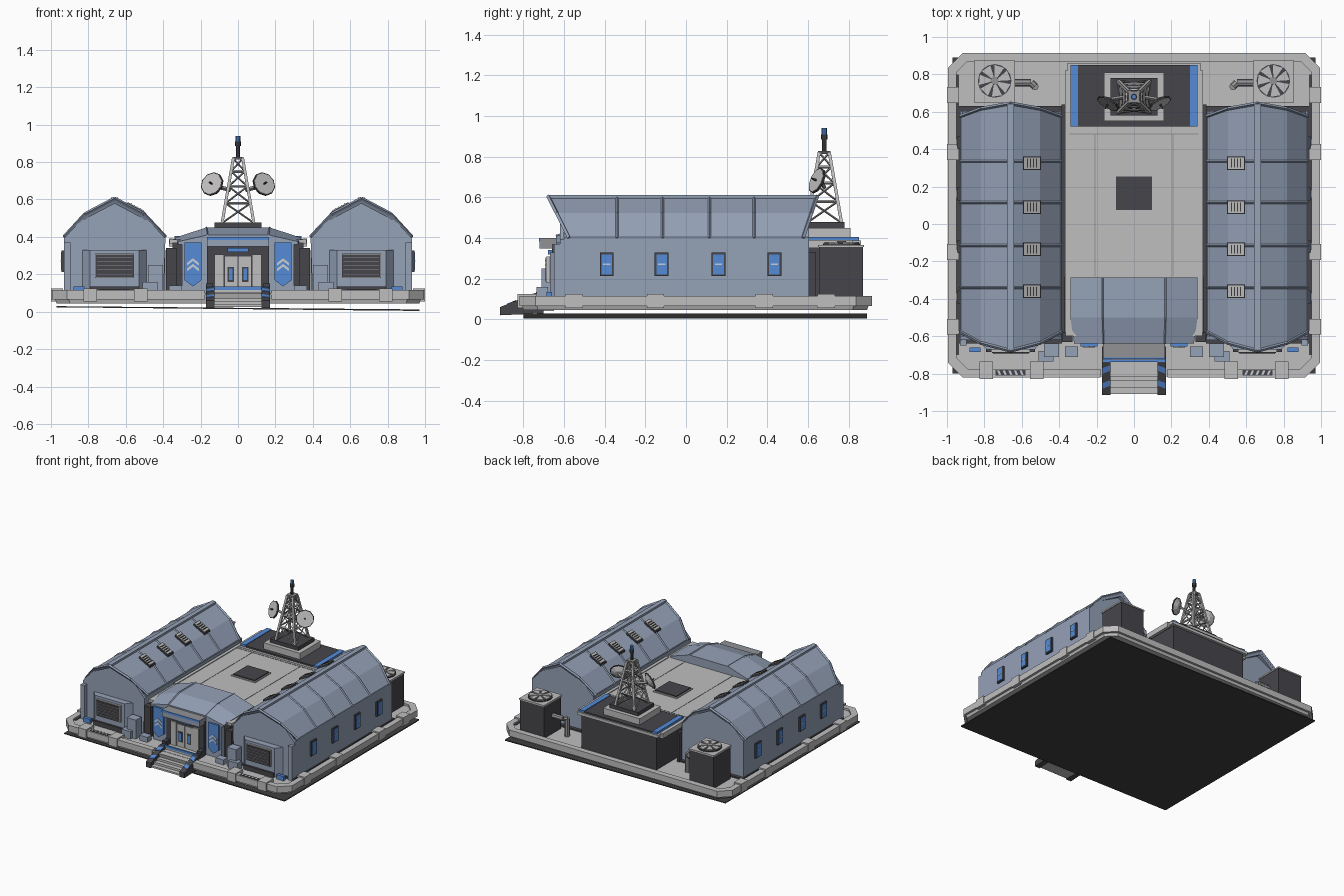
import bpy, bmesh, math
from mathutils import Vector, Matrix


def material(name, rgb):
    m = bpy.data.materials.new(name)
    m.diffuse_color = (*rgb, 1)
    return m


STEEL = material("blue grey panel", (0.30, 0.36, 0.475))
GREY = material("light grey concrete", (0.53, 0.52, 0.525))
MID = material("mid grey metal", (0.29, 0.29, 0.30))
DARK = material("dark grey metal", (0.062, 0.06, 0.069))
BLACK = material("black trim", (0.05, 0.05, 0.052))
BLUE = material("bright blue paint", (0.09, 0.26, 0.68))
PALE = material("pale marking", (0.6, 0.63, 0.68))


def finish(name, bm, mat):
    bmesh.ops.recalc_face_normals(bm, faces=bm.faces[:])
    me = bpy.data.meshes.new(name)
    bm.to_mesh(me)
    bm.free()
    me.materials.append(mat)
    ob = bpy.data.objects.new(name, me)
    bpy.context.collection.objects.link(ob)
    return ob


def loft(name, a, b, mat):
    """Solid between two matching rings of points."""
    bm = bmesh.new()
    va, vb = [bm.verts.new(p) for p in a], [bm.verts.new(p) for p in b]
    n = len(a)
    bm.faces.new(va)
    bm.faces.new(vb)
    for i in range(n):
        j = (i + 1) % n
        bm.faces.new((va[i], va[j], vb[j], vb[i]))
    return finish(name, bm, mat)


def prism(name, pts, axis, lo, hi, mat):
    put = {'x': lambda p, t: (t, *p), 'y': lambda p, t: (p[0], t, p[1]),
           'z': lambda p, t: (*p, t)}[axis]
    return loft(name, [put(p, lo) for p in pts], [put(p, hi) for p in pts], mat)


def box(name, x0, x1, y0, y1, z0, z1, mat):
    return prism(name, [(x0, y0), (x1, y0), (x1, y1), (x0, y1)], 'z', z0, z1, mat)


def rod(name, p, q, r1, mat, r2=None, n=4):
    p, q = Vector(p), Vector(q)
    bm = bmesh.new()
    bmesh.ops.create_cone(bm, cap_ends=True, segments=n, radius1=r1,
                          radius2=r1 if r2 is None else r2, depth=(q - p).length)
    rot = (q - p).to_track_quat('Z', 'Y').to_matrix().to_4x4()
    bm.transform(Matrix.Translation((p + q) / 2) @ rot)
    return finish(name, bm, mat)


def octagon(w, y0, y1, c):
    return [(-w + c, y0), (w - c, y0), (w, y0 + c), (w, y1 - c),
            (w - c, y1), (-w + c, y1), (-w, y1 - c), (-w, y0 + c)]


# Ground plate and base with raised rim
plate = [(-0.97, -0.8), (0.97, -0.8), (0.97, 0.89), (-0.97, 0.89)]
loft("ground_plate", [(x, y, 0.014 - 0.01 * x) for x, y in plate],
     [(x, y, 0.021 - 0.009 * x) for x, y in plate], BLACK)
loft("base_slab", [(x, y, 0.045) for x, y in octagon(0.97, -0.8, 0.89, 0.07)],
     [(x, y, 0.1) for x, y in octagon(0.99, -0.815, 0.91, 0.08)], GREY)
outer, inner = octagon(0.995, -0.82, 0.915, 0.08), octagon(0.95, -0.775, 0.87, 0.06)
for i in range(1, 8):
    j = (i + 1) % 8
    prism("base_rim", [outer[i], outer[j], inner[j], inner[i]], 'z', 0.065, 0.115, GREY)
for s in (-1, 1):
    box("front_rim", s * 0.18, s * 0.915, -0.82, -0.775, 0.065, 0.115, GREY)
    box("rim_gutter", s * 0.935, s * 0.95, -0.7, 0.8, 0.098, 0.104, DARK)
    box("inner_gutter", s * 0.368, s * 0.388, -0.6, 0.64, 0.1, 0.33, DARK)
    for y in (0.69, 0.385, -0.15, -0.55):
        box("side_clamp", s * 0.935, s * 1.0, y - 0.042, y + 0.042, 0.055, 0.125, GREY)
    for x in (0.79, 0.52):
        box("front_clamp", s * (x - 0.037), s * (x + 0.037), -0.83, -0.735, 0.055, 0.125, GREY)
    box("hazard_strip", s * 0.58, s * 0.74, -0.81, -0.78, 0.113, 0.118, DARK)
    for k in range(5):
        x = 0.59 + k * 0.03
        prism("hazard_mark", [(s * x, -0.807), (s * (x + 0.012), -0.807),
              (s * (x + 0.022), -0.783), (s * (x + 0.01), -0.783)], 'z', 0.118, 0.12, PALE)

# Arched side halls
ROOF = [(0.93, 0.40), (0.818, 0.522), (0.66, 0.605), (0.502, 0.522), (0.388, 0.40)]
LINING = [(0.41, 0.40), (0.512, 0.5), (0.66, 0.578), (0.808, 0.5), (0.908, 0.40)]


def front_y(z):
    return -0.575 - 0.5 * (z - 0.4)


def rear_y(z):
    return 0.575 + 0.34 * (z - 0.4)


for s in (-1, 1):
    ring = [(s * x, z) for x, z in ROOF + LINING]
    loft("hall_roof", [(x, front_y(z), z) for x, z in ring],
         [(x, rear_y(z), z) for x, z in ring], STEEL)
    box("roof_ridge", s * 0.642, s * 0.678, -0.675, 0.642, 0.595, 0.611, STEEL)
    for (xa, za), (xb, zb) in zip(ROOF, ROOF[1:]):
        for y in (-0.34, -0.115, 0.115, 0.335):
            rod("roof_rib", (s * xa, y, za), (s * xb, y, zb), 0.007, STEEL)
        for fy in (front_y, rear_y):
            rod("roof_edge", (s * xa, fy(za), za), (s * xb, fy(zb), zb), 0.01, STEEL)
    # Roof vents lying on the inner slope
    slope = (0.605 - 0.522) / 0.158
    for y in (0.325, 0.09, -0.135, -0.36):
        for x0, x1, w, h, m in ((0.497, 0.593, 0.036, 0.014, DARK), (0.503, 0.587, 0.03, 0.018, GREY)):
            prism("roof_vent", [(s * x, 0.522 + (x - 0.502) * slope + d) for x, d in
                  ((x0, 0), (x1, 0), (x1, h), (x0, h))], 'y', y - w, y + w, m)
        for k in range(4):
            x = 0.518 + k * 0.016
            z = 0.522 + (x - 0.502) * slope + 0.018
            prism("vent_slot", [(s * x, z - 0.003), (s * (x + 0.007), z - 0.001),
                  (s * (x + 0.007), z + 0.006), (s * x, z + 0.003)], 'y', y - 0.024, y + 0.024, BLACK)
    # Walls and gables
    box("outer_wall", s * 0.905, s * 0.93, -0.6, 0.605, 0.1, 0.405, STEEL)
    box("inner_wall", s * 0.39, s * 0.415, -0.6, 0.605, 0.1, 0.405, STEEL)
    box("wall_footing", s * 0.385, s * 0.94, -0.64, 0.63, 0.095, 0.112, DARK)
    gable = [(0.92, 0.1), *[(x, z - 0.008) for x, z in ROOF], (0.398, 0.1)]
    prism("rear_gable", [(s * x, z) for x, z in gable], 'y', 0.585, 0.605, STEEL)
    prism("front_gable", [(s * x, z) for x, z in gable], 'y', -0.62, -0.6, STEEL)
    prism("front_bay", [(s * x, y) for x, y in ((0.84, -0.61), (0.79, -0.67), (0.53, -0.67), (0.48, -0.61))],
          'z', 0.1, 0.33, STEEL)
    box("corner_post", s * 0.895, s * 0.93, -0.65, -0.6, 0.1, 0.37, STEEL)
    box("blue_kerb", s * 0.82, s * 0.88, -0.685, -0.66, 0.1, 0.135, BLUE)
    box("bay_footing", s * 0.53, s * 0.79, -0.685, -0.65, 0.1, 0.135, DARK)
    # Grille
    box("grille_frame", s * 0.555, s * 0.765, -0.685, -0.665, 0.18, 0.31, GREY)
    box("grille", s * 0.56, s * 0.76, -0.69, -0.68, 0.185, 0.305, DARK)
    for k in range(5):
        z = 0.2 + k * 0.022
        box("grille_slat", s * 0.565, s * 0.755, -0.694, -0.688, z, z + 0.003, MID)
    # Side windows
    for y in (-0.39, -0.12, 0.16, 0.435):
        box("window_frame", s * 0.92, s * 0.943, y - 0.034, y + 0.034, 0.212, 0.328, DARK)
        box("window_pane", s * 0.94, s * 0.947, y - 0.026, y + 0.026, 0.22, 0.32, BLUE)
        box("window_mark", s * 0.945, s * 0.949, y - 0.018, y + 0.018, 0.268, 0.274, PALE)
    # Rear generator with fan and pipe
    box("generator", s * 0.64, s * 0.85, 0.655, 0.87, 0.1, 0.355, DARK)
    box("generator_lid", s * 0.635, s * 0.855, 0.65, 0.875, 0.355, 0.366, GREY)
    c = Vector((s * 0.745, 0.765, 0))
    rod("fan_ring", c + Vector((0, 0, 0.364)), c + Vector((0, 0, 0.374)), 0.09, DARK, n=16)
    for k in range(7):
        a = k * math.tau / 7
        blade = [(c.x + r * math.cos(a + t), c.y + r * math.sin(a + t))
                 for r, t in ((0.018, 0), (0.086, 0.05), (0.086, 0.7), (0.018, 0.65))]
        prism("fan_blade", blade, 'z', 0.373, 0.381, GREY)
    rod("fan_hub", c + Vector((0, 0, 0.37)), c + Vector((0, 0, 0.386)), 0.022, MID, n=10)
    path = [(0.64, 0.755, 0.24), (0.55, 0.755, 0.24), (0.53, 0.735, 0.24), (0.53, 0.735, 0.1)]
    for p, q in zip(path, path[1:]):
        rod("generator_pipe", (s * p[0], *p[1:]), (s * q[0], *q[1:]), 0.02, MID, n=8)
    # Supply crates
    box("tall_crate", s * 0.4, s * 0.48, -0.71, -0.64, 0.1, 0.25, STEEL)
    box("low_crate", s * 0.43, s * 0.51, -0.735, -0.68, 0.1, 0.16, STEEL)
    box("small_crate", s * 0.3, s * 0.37, -0.71, -0.655, 0.1, 0.14, STEEL)

# Central block
box("central_block", -0.35, 0.35, -0.6, 0.53, 0.1, 0.37, DARK)
box("central_roof", -0.365, 0.365, -0.6, 0.53, 0.365, 0.385, GREY)
box("roof_hatch_frame", -0.105, 0.105, 0.065, 0.265, 0.38, 0.392, GREY)
box("roof_hatch", -0.095, 0.095, 0.075, 0.255, 0.39, 0.4, DARK)
box("roof_seam", -0.36, 0.36, 0.478, 0.484, 0.384, 0.387, MID)
for s in (-1, 1):
    box("roof_seam", s * 0.207, s * 0.212, -0.28, 0.48, 0.384, 0.387, MID)
    box("roof_kerb", s * 0.345, s * 0.37, -0.28, 0.82, 0.35, 0.391, GREY)
    box("platform_stripe", s * 0.3, s * 0.34, 0.52, 0.85, 0.385, 0.405, BLUE)
box("rear_block", -0.33, 0.33, 0.5, 0.84, 0.1, 0.37, DARK)
box("rear_trim", -0.355, 0.355, 0.5, 0.86, 0.365, 0.388, GREY)
box("rear_platform", -0.3, 0.3, 0.52, 0.85, 0.385, 0.4, DARK)

# Entrance canopy, faceted towards the front
ridge = [(-0.33, 0.375), (-0.34, 0.395), (-0.17, 0.45), (0.17, 0.45), (0.34, 0.395), (0.33, 0.375)]
brow = [(-0.32, 0.36), (-0.32, 0.375), (-0.165, 0.41), (0.165, 0.41), (0.32, 0.375), (0.32, 0.36)]
loft("canopy", [(x, -0.285, z) for x, z in ridge], [(x, -0.5, z) for x, z in ridge], STEEL)
loft("canopy_brow", [(x, -0.5, z) for x, z in ridge], [(x, -0.64, z) for x, z in brow], STEEL)
for s in (-1, 1):
    rod("canopy_rib", (s * 0.17, -0.285, 0.45), (s * 0.17, -0.5, 0.45), 0.006, STEEL)
    rod("canopy_rib", (s * 0.17, -0.5, 0.45), (s * 0.165, -0.64, 0.41), 0.006, STEEL)
    box("facade_panel", s * 0.165, s * 0.3, -0.635, -0.6, 0.1, 0.37, STEEL)
    box("facade_pier", s * 0.33, s * 0.385, -0.63, -0.58, 0.1, 0.34, DARK)
    # Pointed banner with chevrons
    prism("banner", [(s * x, z) for x, z in ((0.195, 0.37), (0.287, 0.37), (0.287, 0.17), (0.241, 0.135),
          (0.195, 0.17))], 'y', -0.655, -0.635, BLUE)
    for z in (0.215, 0.245):
        prism("chevron", [(s * x, z + d) for x, d in ((0.208, 0), (0.241, 0.026), (0.274, 0),
              (0.274, 0.015), (0.241, 0.041), (0.208, 0.015))], 'y', -0.659, -0.654, PALE)

# Doorway
box("door_surround", -0.165, 0.165, -0.66, -0.6, 0.1, 0.37, DARK)
box("door_awning", -0.165, 0.165, -0.715, -0.6, 0.348, 0.4, MID)
box("awning_face", -0.165, 0.165, -0.72, -0.714, 0.348, 0.384, STEEL)
box("awning_stripe", -0.165, 0.165, -0.722, -0.714, 0.384, 0.4, BLUE)
box("door_sign", -0.055, 0.055, -0.68, -0.655, 0.318, 0.342, BLUE)
for s in (-1, 1):
    box("door_jamb", s * 0.075, s * 0.125, -0.672, -0.655, 0.115, 0.305, GREY)
    box("door_leaf", s * 0.004, s * 0.07, -0.668, -0.655, 0.115, 0.295, GREY)
    box("door_window_frame", s * 0.022, s * 0.056, -0.672, -0.667, 0.16, 0.24, DARK)
    box("door_window", s * 0.029, s * 0.049, -0.675, -0.671, 0.17, 0.23, BLUE)
    box("porch_post", s * 0.135, s * 0.17, -0.71, -0.655, 0.05, 0.15, DARK)
    # Stair sides with slanted blue stripes
    prism("stair_side", [(-0.7, 0.03), (-0.7, 0.13), (-0.74, 0.13), (-0.915, 0.06), (-0.915, 0.02)],
          'x', s * 0.125, s * 0.17, DARK)
    for y in (-0.785, -0.865):
        quad = [(s * 0.127, y), (s * 0.127, y + 0.03), (s * 0.168, y + 0.015), (s * 0.168, y - 0.015)]
        loft("stair_stripe", [(x, t, 0.125 + (t + 0.74) * 0.4) for x, t in quad],
             [(x, t, 0.133 + (t + 0.74) * 0.4) for x, t in quad], BLUE)
box("porch", -0.13, 0.13, -0.73, -0.65, 0.04, 0.118, GREY)
box("porch_stripe", -0.165, 0.165, -0.738, -0.724, 0.117, 0.135, BLUE)
for k in range(5):
    y = -0.73 - k * 0.036
    box("stair_step", -0.125, 0.125, y - 0.036, y, 0.025, 0.102 - k * 0.016, GREY)

# Radio tower
TY = 0.68
box("tower_plinth", -0.16, 0.16, 0.55, 0.81, 0.398, 0.45, GREY)
box("tower_base", -0.125, 0.125, 0.58, 0.78, 0.448, 0.478, DARK)


def corner(k, z):
    h = 0.085 - 0.06 * (z - 0.475) / 0.345
    sx, sy = ((-1, -1), (1, -1), (1, 1), (-1, 1))[k % 4]
    return (sx * h, TY + sy * h, z)


levels = (0.475, 0.58, 0.67, 0.75, 0.82)
for k in range(4):
    rod("tower_leg", corner(k, 0.475), corner(k, 0.82), 0.011, GREY)
    for a, b in zip(levels, levels[1:]):
        rod("tower_brace", corner(k, a), corner(k + 1, b), 0.005, MID)
        rod("tower_brace", corner(k + 1, a), corner(k, b), 0.005, MID)
        rod("tower_ring", corner(k, b), corner(k + 1, b), 0.007, GREY)
box("tower_cap", -0.03, 0.03, TY - 0.03, TY + 0.03, 0.815, 0.828, MID)
rod("mast", (0, TY, 0.82), (0, TY, 0.92), 0.011, DARK, n=8)
rod("mast_collar", (0, TY, 0.885), (0, TY, 0.91), 0.017, DARK, n=8)
rod("mast_light", (0, TY, 0.91), (0, TY, 0.94), 0.013, BLUE, n=8)

# Dish antennas with dark rims
for s in (-1, 1):
    aim = Vector((s * 0.45, -0.8, 0.35)).normalized()
    mid = Vector((s * 0.135, 0.65, 0.68))
    rod("dish_arm", (s * 0.04, TY, 0.65), mid - aim * 0.02, 0.011, MID)
    rod("dish_rim", mid + aim * 0.002, mid + aim * 0.011, 0.066, DARK, n=10)
    rod("dish_back", mid - aim * 0.018, mid + aim * 0.002, 0.028, GREY, 0.06, 10)
    rod("dish_face", mid + aim * 0.01, mid + aim * 0.013, 0.06, GREY, n=10)
    rod("dish_feed", mid, mid + aim * 0.04, 0.007, DARK, 0.004, 6)
